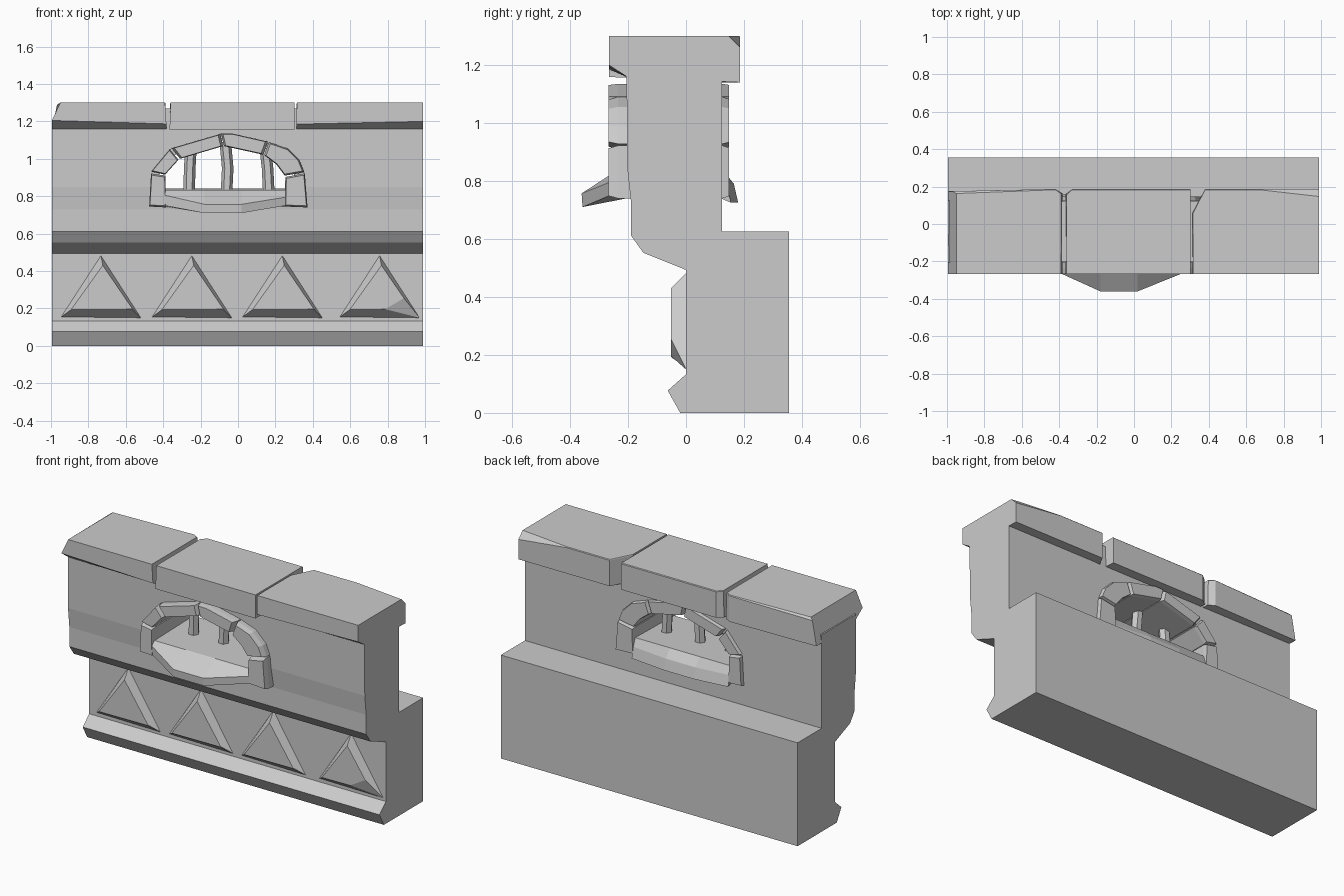
import bpy, bmesh, math


def loft(name, rings):
    """Skin a list of equal-length point rings and cap both ends."""
    bm = bmesh.new()
    rows = [[bm.verts.new(p) for p in ring] for ring in rings]
    n = len(rows[0])
    for a, b in zip(rows, rows[1:]):
        for i in range(n):
            j = (i + 1) % n
            bm.faces.new((a[i], a[j], b[j], b[i]))
    bm.faces.new(rows[0])
    bm.faces.new(rows[-1])
    bmesh.ops.recalc_face_normals(bm, faces=bm.faces)
    mesh = bpy.data.meshes.new(name)
    bm.to_mesh(mesh)
    bm.free()
    obj = bpy.data.objects.new(name, mesh)
    bpy.context.collection.objects.link(obj)
    return obj


def along_x(name, profile, x0, x1):
    return loft(name, [[(x, y, z) for y, z in profile] for x in (x0, x1)])


def along_y(name, outline, steps):
    """Extrude an x-z outline through (y, scale) steps."""
    cx = sum(p[0] for p in outline) / len(outline)
    cz = sum(p[1] for p in outline) / len(outline)
    return loft(name, [[(cx + (x - cx) * s, y, cz + (z - cz) * s)
                        for x, z in outline] for y, s in steps])


# Wall body with moulded foot, recessed band and rear ledge
wall = along_x("wall", [(-0.02, 0), (0.355, 0), (0.355, 0.625), (0.125, 0.625),
                        (0.125, 1.19), (-0.205, 1.19), (-0.203, 0.85),
                        (-0.19, 0.73), (-0.19, 0.612), (-0.147, 0.552),
                        (0, 0.493), (0, 0.133), (-0.063, 0.077)], -0.995, 0.99)

# Arched window opening
opening = [(-0.42, 0.78), (-0.42, 0.92), (-0.34, 1.02), (-0.08, 1.1),
           (0.15, 1.055), (0.24, 1.0), (0.30, 0.92), (0.30, 0.78)]
cutter = along_y("window_cutter", opening, [(-0.5, 1), (0.5, 1)])
cutter.hide_render = True
mod = wall.modifiers.new("window", "BOOLEAN")
mod.operation = "DIFFERENCE"
mod.solver = "EXACT"
mod.object = cutter
bpy.context.view_layer.objects.active = wall
bpy.ops.object.modifier_apply(modifier=mod.name)
bpy.data.objects.remove(cutter)

# Stones around the arch
stones = {
    "left_pillar": [(-0.475, 0.745), (-0.385, 0.74), (-0.388, 0.91), (-0.465, 0.922)],
    "arch_left_low": [(-0.465, 0.932), (-0.39, 0.915), (-0.318, 0.995), (-0.365, 1.052)],
    "arch_left_high": [(-0.355, 1.057), (-0.31, 1.0), (-0.08, 1.068), (-0.095, 1.133)],
    "arch_right_high": [(-0.09, 1.135), (-0.075, 1.068), (0.135, 1.022),
                        (0.16, 1.092), (-0.03, 1.135)],
    "arch_right_low": [(0.165, 1.09), (0.14, 1.02), (0.205, 0.97), (0.25, 0.91),
                       (0.355, 0.928), (0.33, 0.99), (0.265, 1.055)],
    "right_pillar": [(0.25, 0.745), (0.372, 0.74), (0.357, 0.922), (0.253, 0.903)],
}
for name, outline in stones.items():
    along_y(name, outline, [(-0.267, 0.9), (-0.235, 1), (0.125, 1), (0.148, 0.92)])

# Sill that bulges out in the middle
rings = []
for x, yf, zb, lip in [(-0.39, -0.262, 0.75, 0.805), (-0.18, -0.357, 0.71, 0.757),
                       (0.02, -0.357, 0.71, 0.757), (0.255, -0.262, 0.75, 0.795)]:
    back = 0.18 if abs(x + 0.08) < 0.15 else 0.155
    rings.append([(x, y, z) for y, z in [
        (yf, zb), (yf - 0.003, lip), (-0.245, 0.832), (0.125, 0.84),
        (back - 0.015, 0.79), (back, 0.725), (0.12, 0.74), (-0.18, 0.745)]])
loft("sill", rings)

# Slightly bowed window bars
for i, (bottom, mid, top) in enumerate([(-0.262, -0.258, -0.25),
                                        (-0.062, -0.055, -0.068),
                                        (0.165, 0.158, 0.142)]):
    loft(f"bar_{i + 1}", [[(x + 0.031 * math.cos(a), -0.05 + 0.031 * math.sin(a), z)
                           for a in [math.tau * k / 6 for k in range(6)]]
                          for x, z in [(bottom, 0.81), (mid, 0.95), (top, 1.09)]])

# Raised triangles, the last one with a chipped corner
for i, c in enumerate([-0.733, -0.247, 0.237, 0.757]):
    base = [(-0.212, 0.155), (0.213, 0.15), (0.213, 0.151), (0, 0.482)]
    face = [(-0.16, 0.193), (0.165, 0.196), (0.167, 0.2), (0.01, 0.43)]
    if i == 3:
        face[1:3] = [(0.03, 0.196), (0.13, 0.255)]
    loft(f"triangle_{i + 1}", [[(c + x, y, z) for x, z in pts]
                               for y, pts in ((0.01, base), (0, base), (-0.052, face))])

# Coping stones: stations are (x, x at top, front lower z, rear y, rear chamfer)
caps = {
    "cap_left": [(-0.995, -0.95, 1.205, 0.175, 0.012), (-0.42, -0.42, 1.188, 0.187, 0.004),
                 (-0.383, -0.39, 1.187, 0.165, 0.004)],
    "cap_middle": [(-0.366, -0.36, 1.158, 0.16, 0.004), (-0.33, -0.33, 1.158, 0.187, 0.004),
                   (0.303, 0.303, 1.158, 0.187, 0.004)],
    "cap_right": [(0.312, 0.315, 1.185, 0.06, 0.004), (0.38, 0.38, 1.187, 0.187, 0.004),
                  (0.67, 0.67, 1.193, 0.187, 0.004), (0.99, 0.99, 1.2, 0.187, 0.04)],
}
for name, stations in caps.items():
    loft(name, [[(x, -0.266, zf), (xt, -0.266, 1.3), (xt, yb - c, 1.3),
                 (x + (xt - x) * 0.6, yb, 1.3 - c), (x, yb, 1.14), (x, -0.2, 1.157)]
                for x, xt, zf, yb, c in stations])

# Wall core filling the joints between the coping stones
along_x("cap_core", [(-0.2, 1.18), (0.12, 1.18), (0.12, 1.27), (-0.2, 1.27)], -0.42, 0.36)
